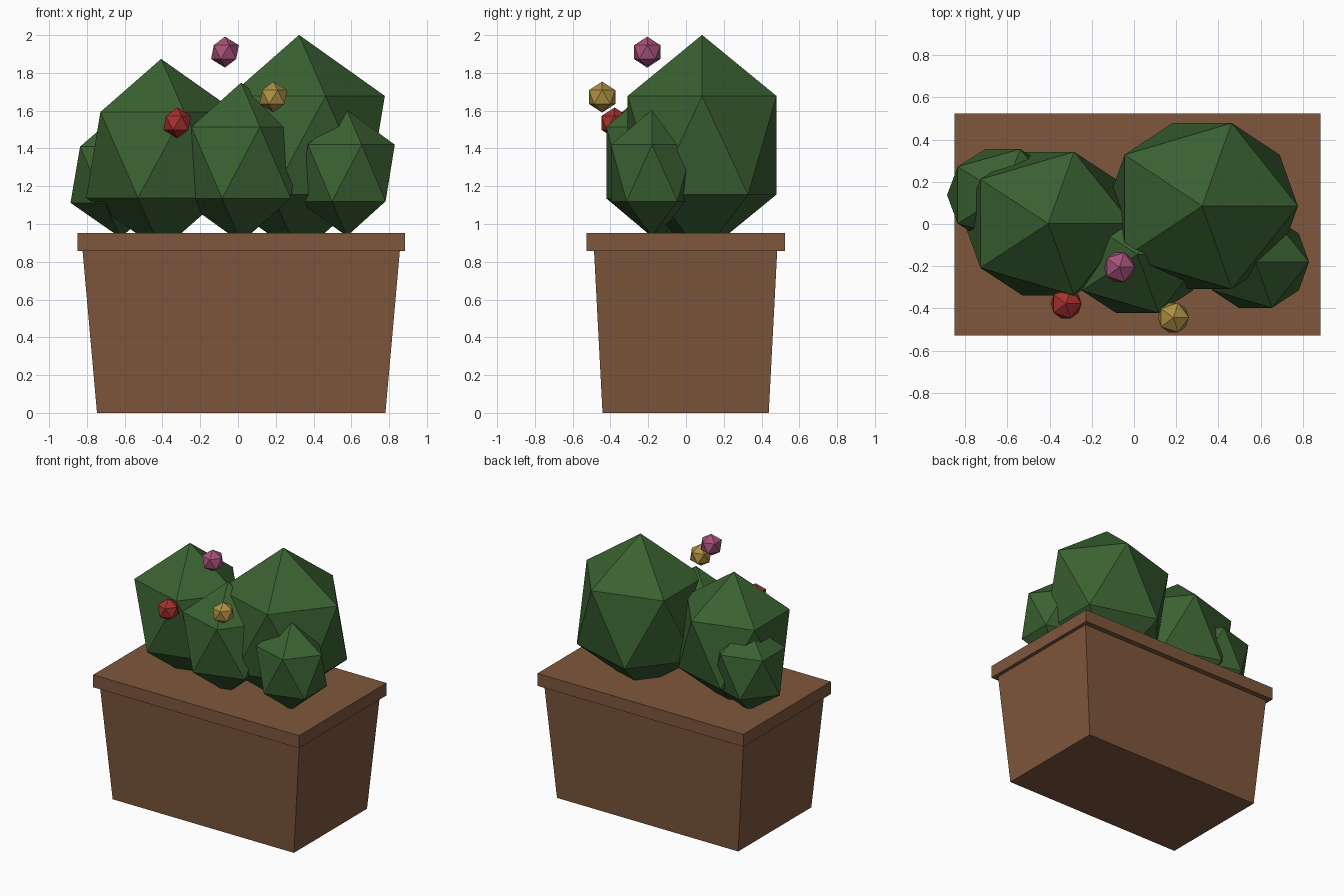
import bpy, bmesh

if "Cube" in bpy.data.objects:
    bpy.data.objects.remove(bpy.data.objects["Cube"])


def material(name, rgb):
    m = bpy.data.materials.new(name)
    m.diffuse_color = (*rgb, 1)
    m.use_nodes = True
    m.node_tree.nodes["Principled BSDF"].inputs["Base Color"].default_value = m.diffuse_color
    return m


TERRACOTTA = material("terracotta brown", (0.21, 0.095, 0.046))
LEAF = material("leaf green", (0.042, 0.12, 0.031))
RED = material("red", (0.38, 0.03, 0.025))
PINK = material("pink", (0.38, 0.085, 0.19))
YELLOW = material("yellow", (0.43, 0.28, 0.055))


def finish(name, bm, mat):
    mesh = bpy.data.meshes.new(name)
    bm.to_mesh(mesh)
    bm.free()
    mesh.materials.append(mat)
    ob = bpy.data.objects.new(name, mesh)
    bpy.context.collection.objects.link(ob)
    return ob


def tapered_box(name, centre, z0, z1, bottom, top, mat):
    """Box whose bottom and top have their own width and depth."""
    bm = bmesh.new()
    bmesh.ops.create_cube(bm, size=1)
    for v in bm.verts:
        w, d = top if v.co.z > 0 else bottom
        v.co = (centre[0] + v.co.x * w, centre[1] + v.co.y * d,
                z1 if v.co.z > 0 else z0)
    return finish(name, bm, mat)


def gem(name, centre, radii, mat):
    """Twenty-sided ball stretched to the given radii."""
    bm = bmesh.new()
    bmesh.ops.create_icosphere(bm, subdivisions=1, radius=1)
    bmesh.ops.scale(bm, vec=radii, verts=bm.verts)
    bmesh.ops.translate(bm, vec=centre, verts=bm.verts)
    return finish(name, bm, mat)


# Planter: tapered body with an overhanging rim
MID = (0.017, -0.002)
tapered_box("planter_body", MID, 0, 0.86, (1.527, 0.88), (1.68, 0.97), TERRACOTTA)
tapered_box("planter_rim", MID, 0.858, 0.953, (1.735, 1.052), (1.735, 1.052), TERRACOTTA)

# Bushes
gem("bush_large", (0.323, 0.085, 1.417), (0.508, 0.463, 0.584), LEAF)
gem("bush_left", (-0.407, 0.002, 1.366), (0.444, 0.40, 0.508), LEAF)
gem("bush_front", (0.016, -0.144, 1.325), (0.363, 0.327, 0.423), LEAF)
gem("bush_small_right", (0.576, -0.18, 1.27), (0.284, 0.256, 0.335), LEAF)
gem("bush_small_left", (-0.622, 0.137, 1.261), (0.296, 0.257, 0.333), LEAF)

# Blossoms
R = (0.082,) * 3
gem("blossom_red", (-0.322, -0.378, 1.535), R, RED)
gem("blossom_pink", (-0.069, -0.205, 1.91), R, PINK)
gem("blossom_yellow", (0.187, -0.444, 1.672), R, YELLOW)
